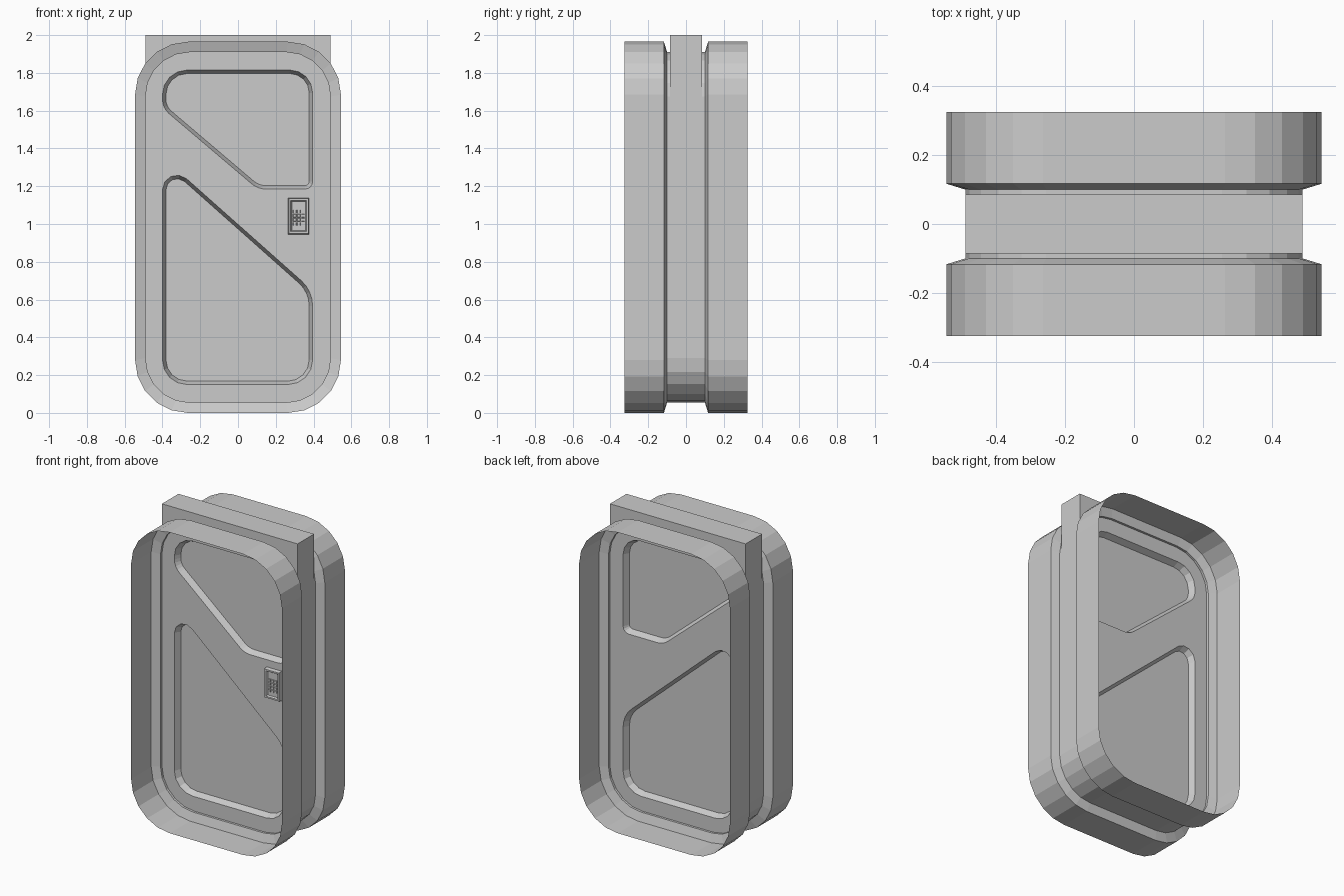
import bpy, bmesh, math
from mathutils import Vector

if "Cube" in bpy.data.objects:
    bpy.data.objects.remove(bpy.data.objects["Cube"])


def rounded(corners, seg=5):
    """Outline in x/z from (x, z, radius) corners, each filleted with an arc."""
    pts = []
    for i, (x, z, r) in enumerate(corners):
        p = Vector((x, z))
        if r == 0:
            pts.append(p)
            continue
        a = (Vector(corners[i - 1][:2]) - p).normalized()
        b = (Vector(corners[(i + 1) % len(corners)][:2]) - p).normalized()
        half = a.angle(b) / 2
        t = r / math.tan(half)
        c = p + (a + b).normalized() * (r / math.sin(half))
        v1, v2 = p + a * t - c, p + b * t - c
        w = v1.angle(v2)
        for k in range(seg + 1):
            f = k / seg
            pts.append(c + (v1 * math.sin((1 - f) * w) + v2 * math.sin(f * w)) / math.sin(w))
    return pts


def box_outline(x0, x1, z0, z1, r=0, r_top=None):
    rt = r if r_top is None else r_top
    return rounded([(x0, z0, r), (x1, z0, r), (x1, z1, rt), (x0, z1, rt)])


def inset(pts, d):
    """Mitred inward offset of a counter-clockwise outline."""
    out = []
    for i, p in enumerate(pts):
        a = (p - pts[i - 1]).normalized()
        b = (pts[(i + 1) % len(pts)] - p).normalized()
        na, nb = Vector((-a.y, a.x)), Vector((-b.y, b.x))
        out.append(p + (na + nb) * (d / (1 + na.dot(nb))))
    return out


def loft(name, loops, cap_start=True, cap_end=True, mirror=False):
    """Skin a list of (outline, y) loops."""
    bm = bmesh.new()
    rings = [[bm.verts.new((p.x, y, p.y)) for p in o] for o, y in loops]
    n = len(rings[0])
    for r, s in zip(rings, rings[1:]):
        for i in range(n):
            j = (i + 1) % n
            bm.faces.new((r[i], r[j], s[j], s[i]))
    if cap_start:
        bm.faces.new(rings[0])
    if cap_end:
        bm.faces.new(rings[-1])
    bmesh.ops.recalc_face_normals(bm, faces=bm.faces)
    me = bpy.data.meshes.new(name)
    bm.to_mesh(me)
    bm.free()
    ob = bpy.data.objects.new(name, me)
    bpy.context.collection.objects.link(ob)
    if mirror:
        m = ob.modifiers.new("mirror", "MIRROR")
        m.use_axis = (False, True, False)
        m.use_mirror_merge = False
    return ob


# Doorway tunnel: thin flared sleeve on both sides of the door
outer = box_outline(-0.545, 0.545, 0.0, 1.965, 0.28)
inner = box_outline(-0.49, 0.49, 0.055, 1.91, 0.235)
loft("door_frame", [(outer, -0.325), (outer, -0.117), (inner, -0.1), (inner, -0.085)],
     False, False, mirror=True)

# Door slab with rounded bottom and square head
slab = box_outline(-0.49, 0.49, 0.055, 2.0, 0.235, 0)
door = loft("door_slab", [(slab, -0.085), (slab, 0.085)])

# Recessed panels cut into both faces
panels = {
    "upper_recess": [(-0.4, 1.614, 0.1), (0.105, 1.185, 0.12), (0.395, 1.185, 0.04),
                     (0.395, 1.815, 0.12), (-0.4, 1.815, 0.13)],
    "lower_recess": [(-0.4, 0.15, 0.13), (0.395, 0.15, 0.13), (0.395, 0.647, 0.18),
                     (-0.4, 1.353, 0.077)],
}
for name, corners in panels.items():
    o = rounded(corners, 4)
    cutter = loft(name + "_cutter", [(o, -0.12), (o, -0.085), (inset(o, 0.018), -0.045)],
                  mirror=True)
    cutter.hide_render = True
    cutter.display_type = "WIRE"
    m = door.modifiers.new(name, "BOOLEAN")
    m.operation = "DIFFERENCE"
    m.solver = "EXACT"
    m.object = cutter

# Keypad housing with a sunken face
pad = box_outline(0.265, 0.377, 0.945, 1.138)
loft("keypad_housing", [(pad, -0.085), (inset(pad, 0.004), -0.11), (inset(pad, 0.014), -0.11),
                        (inset(pad, 0.02), -0.1)], cap_start=False)

# Keypad buttons
for row in range(4):
    for col in range(3):
        x, z = 0.3 + 0.022 * col, 1.0 + 0.022 * row
        key = box_outline(x - 0.009, x + 0.009, z - 0.009, z + 0.009)
        loft("keypad_button", [(key, -0.1), (inset(key, 0.002), -0.106)], cap_start=False)
